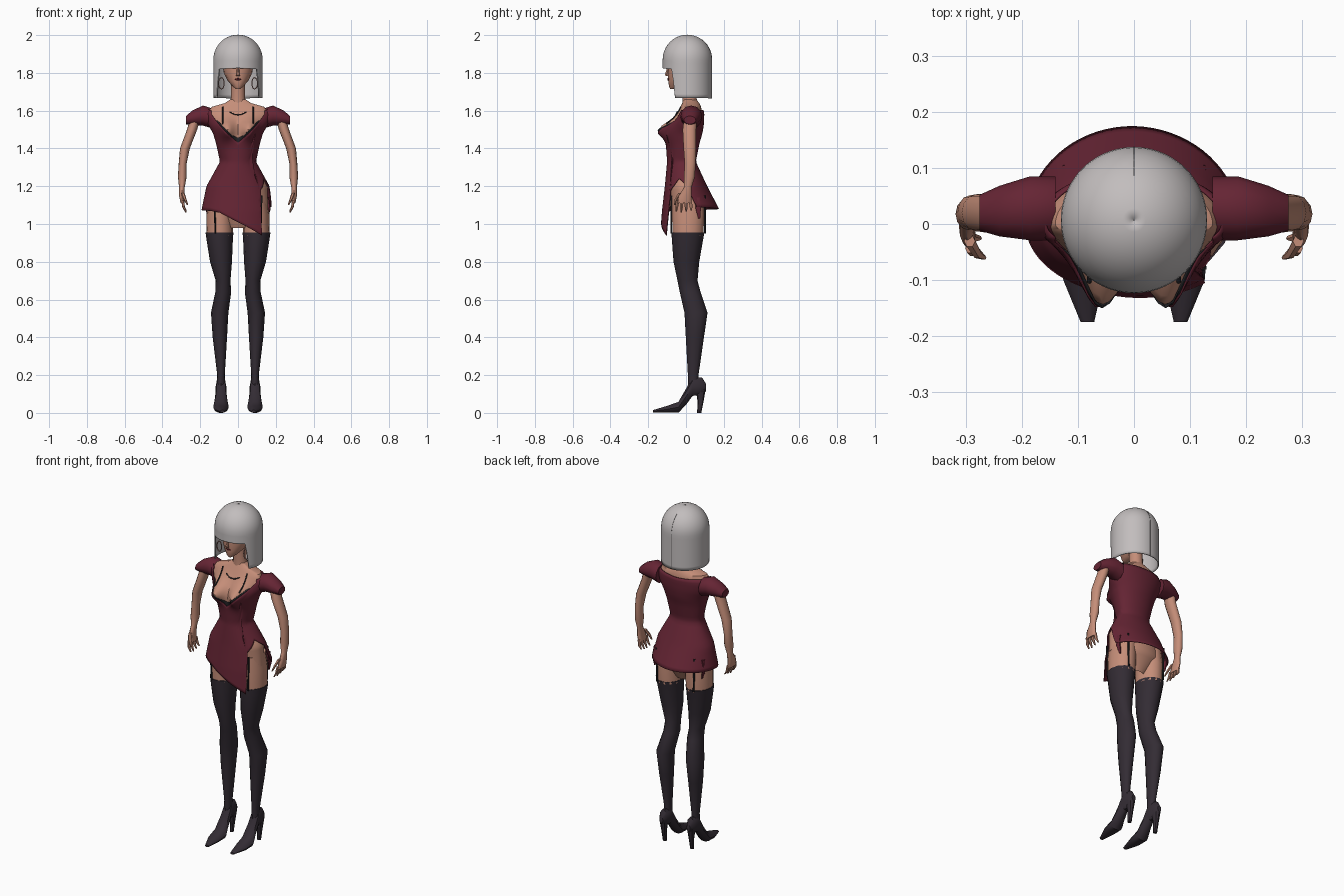
import bpy, bmesh, math
from mathutils import Vector

if "Cube" in bpy.data.objects:
    bpy.data.objects.remove(bpy.data.objects["Cube"])


def material(name, r, g, b):
    m = bpy.data.materials.new(name)
    m.use_nodes = True
    m.diffuse_color = (r, g, b, 1)
    m.node_tree.nodes["Principled BSDF"].inputs["Base Color"].default_value = (r, g, b, 1)
    return m


skin = material("skin", .56, .27, .19)
silver_hair = material("silver hair", .54, .51, .51)
wine_cloth = material("wine cloth", .13, .018, .034)
dark_nylon = material("dark nylon", .033, .025, .034)
black_lace = material("black lace", .017, .017, .02)
lip_red = material("lip red", .1, .015, .02)
rose_metal = material("rose metal", .4, .22, .19)
seam_grey = material("seam grey", .15, .14, .14)


def grid(name, rows, mat, closed=True, caps=True, mirror=False, thick=0, sharp=40):
    """Skin a list of point rows; rows may wrap round and have end caps."""
    n = len(rows[0])
    points = [tuple(p) for row in rows for p in row]
    faces = []
    for j in range(len(rows) - 1):
        for i in range(n if closed else n - 1):
            k = (i + 1) % n
            faces.append((j * n + i, j * n + k, (j + 1) * n + k, (j + 1) * n + i))
    if closed and caps:
        faces.append(tuple(range(n)))
        faces.append(tuple(range(len(points) - n, len(points))))
    mesh = bpy.data.meshes.new(name)
    mesh.from_pydata(points, [], faces)
    bm = bmesh.new()
    bm.from_mesh(mesh)
    bmesh.ops.recalc_face_normals(bm, faces=bm.faces)
    bm.to_mesh(mesh)
    bm.free()
    mesh.materials.append(mat)
    obj = bpy.data.objects.new(name, mesh)
    bpy.context.collection.objects.link(obj)
    bpy.ops.object.select_all(action="DESELECT")
    obj.select_set(True)
    bpy.context.view_layer.objects.active = obj
    bpy.ops.object.shade_smooth_by_angle(angle=math.radians(sharp))
    if mirror:
        obj.modifiers.new("mirror", "MIRROR").use_mirror_merge = False
    if thick:
        solid = obj.modifiers.new("thickness", "SOLIDIFY")
        solid.thickness, solid.offset = thick, 0
    return obj


def loft(name, rings, mat, axis="z", sides=12, **options):
    """Rings are (x, y, z, radius, radius), lying across the given axis."""
    u, v = {"z": ("x", "y"), "y": ("x", "z"), "x": ("y", "z")}[axis]
    rows = []
    for x, y, z, ru, rv in rings:
        row = []
        for i in range(sides):
            t = math.tau * i / sides
            p = Vector((x, y, z))
            setattr(p, u, getattr(p, u) + ru * math.cos(t))
            setattr(p, v, getattr(p, v) + rv * math.sin(t))
            row.append(p)
        rows.append(row)
    return grid(name, rows, mat, **options)


def tube(name, path, radius, mat, cyclic=False, mirror=False):
    curve = bpy.data.curves.new(name, "CURVE")
    curve.dimensions = "3D"
    curve.bevel_depth, curve.bevel_resolution = radius, 1
    spline = curve.splines.new("POLY")
    spline.points.add(len(path) - 1)
    for point, co in zip(spline.points, path):
        point.co = (*co, 1)
    spline.use_cyclic_u = cyclic
    curve.materials.append(mat)
    obj = bpy.data.objects.new(name, curve)
    bpy.context.collection.objects.link(obj)
    if mirror:
        obj.modifiers.new("mirror", "MIRROR").use_mirror_merge = False
    return obj


def lookup(table, key):
    """Linear interpolation in rows that start with a rising key."""
    if key <= table[0][0]:
        return table[0][1:]
    for low, high in zip(table, table[1:]):
        if key <= high[0]:
            t = (key - low[0]) / (high[0] - low[0])
            return [a + (b - a) * t for a, b in zip(low[1:], high[1:])]
    return table[-1][1:]


# Torso profile: height, half width, front depth, back depth
upper = [(1.2, .155, .1, .1), (1.33, .083, .088, .04), (1.43, .105, .095, .06),
         (1.48, .12, .09, .075), (1.53, .148, .075, .083), (1.58, .163, .05, .085),
         (1.62, .14, .03, .08), (1.64, .07, .02, .07), (1.66, .04, .01, .055)]
body = [(.98, .06, .04, .05), (1.08, .16, .085, .105)] + upper
gown = [(.94, .185, .125, .17), (1.07, .182, .115, .168)] + upper


def bulge(x, z):
    return .068 * math.exp(-((abs(x) - .06) / .042) ** 2 - ((z - 1.5) / .05) ** 2)


def surface(table, degrees, z, gap=0):
    w, front, back = lookup(table, z)
    a = math.radians(degrees)
    x, c = (w + gap) * math.sin(a), math.cos(a)
    y = -(front + gap) * c - bulge(x, z) if c > 0 else -(back + gap) * c
    return x, y, z


def wrap(name, table, angles, top, bottom, gap, mat, steps=28, **options):
    """Cloth that follows the torso between two edges given by angle."""
    rows = []
    for j in range(steps + 1):
        t = j / steps
        rows.append([surface(table, a, bottom(a) * (1 - t) + top(a) * t, gap) for a in angles])
    return grid(name, rows, mat, caps=False, **options)


def front_point(x, z, gap):
    w, front, _ = lookup(body, z)
    return x, -front * math.sqrt(1 - (x / w) ** 2) - bulge(x, z) - gap, z


full_turn = range(-180, 180, 5)
wrap("torso", body, full_turn, lambda a: 1.66, lambda a: .98, 0, skin, steps=34)

# Dress with plunging neck, slanted front hem and a slit on the left hip
neck_edge = [(0, 1.43), (29, 1.485), (42, 1.535), (60, 1.6), (90, 1.61), (180, 1.6)]
hem_edge = [(-180, 1.08), (-50, 1.07), (-30, 1.06), (0, 1.01), (40, .94), (45, 1.18),
            (70, 1.24), (95, 1.2), (110, 1.09), (180, 1.08)]


def neckline(a):
    return lookup(neck_edge, abs(a))[0]


wrap("dress", gown, full_turn, neckline, lambda a: lookup(hem_edge, a)[0], .01,
     wine_cloth, thick=.004)
loft("sleeves", [(.14, .028, 1.56, .057, .053), (.185, .028, 1.574, .057, .053),
                 (.24, .023, 1.562, .045, .04), (.275, .02, 1.55, .032, .022)],
     wine_cloth, axis="x", mirror=True)

# Bra, straps, necklace and garters
cup_edge = [(0, 1.455), (15, 1.47), (30, 1.508), (42, 1.548), (55, 1.55)]
wrap("bra", body, range(-55, 56, 5), lambda a: lookup(cup_edge, abs(a))[0],
     lambda a: neckline(a) - .04, .005, black_lace, steps=8, closed=False, thick=.003)
tube("bra_straps", [front_point(.08, 1.53 + .015 * i, .003) for i in range(7)],
     .004, black_lace, mirror=True)
tube("necklace", [front_point(.011 * i, 1.578 + .001 * i * i, .003) for i in range(-4, 5)],
     .003, black_lace)
for side, y in (("front", -.078), ("back", .1)):
    tube(side + "_garters", [(.125, y, 1.15), (.12, y, .95)], .005, black_lace, mirror=True)
loft("garter_ribbons", [(.155, .06, 1.14, .012, .016), (.165, .065, 1.08, .008, .016),
                        (.155, .07, 1.03, .004, .006)], wine_cloth, sides=6, mirror=True)

# Legs
loft("thighs", [(.09, .01, 1.14, .062, .085), (.096, .012, 1.05, .07, .088),
                (.097, .01, .94, .071, .083)], skin, sides=14, mirror=True)
loft("stockings", [(.098, .01, .955, .074, .087), (.097, .008, .92, .07, .083),
                   (.09, .002, .8, .058, .068), (.079, .008, .7, .039, .053),
                   (.078, .022, .64, .042, .055), (.097, .053, .53, .046, .061),
                   (.096, .047, .4, .038, .048), (.09, .038, .2, .02, .028),
                   (.09, .04, .14, .022, .03)], dark_nylon, mirror=True)

# High heeled shoes
loft("shoes", [(.09, .106, .135, .012, .02), (.09, .085, .14, .025, .05),
               (.09, .035, .14, .028, .052), (.09, 0, .085, .031, .045),
               (.09, -.04, .03, .041, .03), (.09, -.1, .019, .036, .019),
               (.083, -.175, .008, .012, .007)], dark_nylon, axis="y", sides=10, mirror=True)
loft("shoe_heels", [(.09, .07, 0, .011, .011), (.09, .077, .06, .014, .016),
                    (.09, .078, .13, .024, .027)], dark_nylon, sides=8, mirror=True)

# Arms and hands
loft("arms", [(.22, .026, 1.58, .028, .034), (.243, .018, 1.5, .027, .036),
              (.281, .02, 1.4, .026, .033), (.293, .022, 1.32, .021, .029),
              (.295, .018, 1.25, .023, .029), (.297, .01, 1.195, .015, .02),
              (.298, -.004, 1.15, .014, .034), (.293, -.01, 1.11, .011, .038)],
     skin, mirror=True)
for i, name in enumerate(("index", "middle", "ring", "little")):
    y = .022 * i - .043
    loft(name + "_fingers", [(.293, y, 1.125, .008, .01), (.288, y * 1.15, 1.09, .007, .009),
                             (.275, y * 1.2, 1.06 + .006 * abs(i - 1), .004, .004)],
         skin, sides=6, mirror=True)
loft("thumbs", [(.293, -.03, 1.165, .01, .012), (.28, -.052, 1.13, .008, .01),
                (.267, -.06, 1.1, .004, .004)], skin, sides=6, mirror=True)

# Head and face
loft("neck", [(0, .022, 1.63, .045, .042), (0, .018, 1.67, .037, .037),
              (0, .01, 1.77, .036, .04)], skin)
loft("head", [(0, -.07, 1.716, .012, .014), (0, -.054, 1.728, .028, .036),
              (0, -.028, 1.757, .054, .066), (0, -.01, 1.8, .075, .085),
              (0, 0, 1.86, .085, .095), (0, 0, 1.93, .07, .078)], skin, sides=16)
loft("nose", [(0, -.1, 1.784, .01, .008), (0, -.104, 1.79, .009, .009),
              (0, -.092, 1.835, .005, .006)], skin, sides=6)
loft("lips", [(-.018, -.088, 1.766, .003, .002), (0, -.093, 1.766, .006, .008),
              (.018, -.088, 1.766, .003, .002)], lip_red, axis="x", sides=8)
hoop = [math.tau * i / 16 for i in range(16)]
tube("earrings", [(.088 + .015 * math.cos(t), -.05, 1.745 + .03 * math.sin(t)) for t in hoop],
     .003, rose_metal, cyclic=True, mirror=True)

# Bobbed hair: dome over a straight skirt, cut away round the face
RADIUS, CROWN = .127, 1.87
fringe = [(0, 1.825), (50, 1.82), (55, 1.76), (60, 1.668), (180, 1.665)]


def hair_point(degrees, s):
    a = math.radians(degrees)
    lift = max(0, 1 - 2 * s) * math.pi / 2
    r = RADIUS * math.cos(lift) + .0005
    z = CROWN + .129 * math.sin(lift)
    if s > .5:
        z += (lookup(fringe, abs(degrees))[0] - CROWN) * (2 * s - 1)
    return r * math.sin(a), .007 - r * math.cos(a), z


grid("hair", [[hair_point(a, j / 20) for a in full_turn] for j in range(21)],
     silver_hair, caps=False, thick=.006)
tube("hair_seam", [Vector(hair_point(180, j / 20)) + Vector((0, .003, .001)) for j in range(4, 21)],
     .001, seam_grey)
